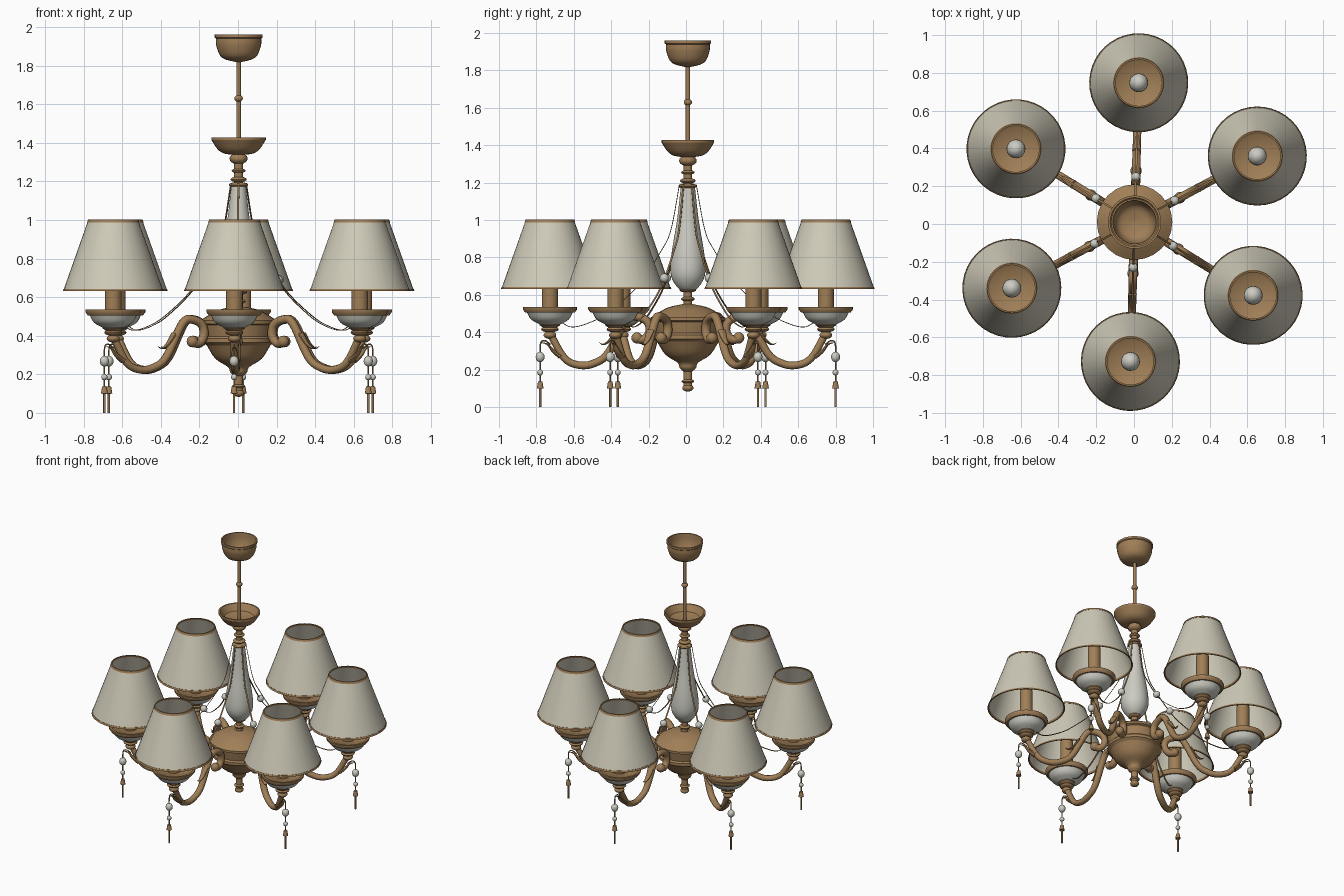
import bpy, bmesh, math
from mathutils import Vector, Matrix

cube = bpy.data.objects.get("Cube")
if cube:
    bpy.data.objects.remove(cube)

CENTRE = Vector((0.003, 0.01, 0))
ARM_R = 0.738
PENDANT_R = 0.79
ARM_ANGLES = [math.radians(28.3 + 60 * i) for i in range(6)]


def material(name, rgb):
    m = bpy.data.materials.new(name)
    m.use_nodes = True
    m.diffuse_color = (*rgb, 1)
    m.node_tree.nodes["Principled BSDF"].inputs["Base Color"].default_value = (*rgb, 1)
    return m


BRONZE = material("aged bronze", (0.35, 0.21, 0.095))
FABRIC = material("cream fabric", (0.62, 0.59, 0.48))
CERAMIC = material("pale ceramic", (0.60, 0.60, 0.54))


def finish(bm, name, mat, offset, on_arms):
    """Turn the bmesh into one object, or one per arm."""
    bmesh.ops.remove_doubles(bm, verts=bm.verts, dist=1e-5)
    bmesh.ops.recalc_face_normals(bm, faces=bm.faces)
    bmesh.ops.translate(bm, verts=bm.verts, vec=(offset, 0, 0))
    mesh = bpy.data.meshes.new(name)
    bm.to_mesh(mesh)
    bm.free()
    mesh.materials.append(mat)
    mesh.shade_smooth()
    mesh.set_sharp_from_angle(angle=math.radians(40))
    for i, angle in enumerate(ARM_ANGLES if on_arms else [0]):
        obj = bpy.data.objects.new(f"{name}_{i + 1}" if on_arms else name, mesh)
        bpy.context.collection.objects.link(obj)
        obj.matrix_world = Matrix.Translation(CENTRE) @ Matrix.Rotation(angle, 4, "Z")


def smooth_path(points, steps):
    """Catmull-Rom curve through the points."""
    p = [Vector(q) for q in points]
    p = [2 * p[0] - p[1]] + p + [2 * p[-1] - p[-2]]
    out = []
    for a, b, c, d in zip(p, p[1:], p[2:], p[3:]):
        for i in range(steps):
            t = i / steps
            out.append(0.5 * (2 * b + (c - a) * t + (2 * a - 5 * b + 4 * c - d) * t * t
                              + (3 * b - a - 3 * c + d) * t ** 3))
    return out + [p[-2]]


def lathe(name, mat, profile, sides=32, steps=1, offset=0.0, on_arms=False):
    """Spin a (radius, height) profile about a vertical axis."""
    bm = bmesh.new()
    verts = [bm.verts.new((max(p.x, 0), 0, p.y)) for p in smooth_path(profile, steps)]
    edges = [bm.edges.new(pair) for pair in zip(verts, verts[1:])]
    bmesh.ops.spin(bm, geom=verts + edges, axis=(0, 0, 1), cent=(0, 0, 0),
                   angle=math.tau, steps=sides)
    finish(bm, name, mat, offset, on_arms)


def ball(name, mat, r, z, stretch=1.0, offset=0.0, on_arms=False):
    bm = bmesh.new()
    bmesh.ops.create_uvsphere(bm, u_segments=20, v_segments=10, radius=r)
    bmesh.ops.scale(bm, verts=bm.verts, vec=(1, 1, stretch))
    bmesh.ops.translate(bm, verts=bm.verts, vec=(0, 0, z))
    finish(bm, name, mat, offset, on_arms)


def sweep(name, points, width, depth, end=1.0, sides=10):
    """Sweep an oval along a (radius, height) path, narrowing to the end scale."""
    path = smooth_path(points, 5)
    bm = bmesh.new()
    rings = []
    for i, p in enumerate(path):
        tan = (path[min(i + 1, len(path) - 1)] - path[max(i - 1, 0)]).normalized()
        k = 1 + (end - 1) * i / (len(path) - 1)
        turns = [math.tau * s / sides for s in range(sides)]
        rings.append([bm.verts.new((p.x - tan.y * depth * k * math.cos(a),
                                    width * k * math.sin(a),
                                    p.y + tan.x * depth * k * math.cos(a))) for a in turns])
    for lo, hi in zip(rings, rings[1:]):
        for s in range(sides):
            bm.faces.new((lo[s], lo[s - 1], hi[s - 1], hi[s]))
    bm.faces.new(rings[0])
    bm.faces.new(rings[-1][::-1])
    finish(bm, name, BRONZE, 0, True)


# Ceiling cup and rod
lathe("ceiling_cup", BRONZE, [(0, 1.815), (.085, 1.84), (.115, 1.9), (.118, 1.945)], steps=4)
lathe("ceiling_cup_rim", BRONZE, [(.118, 1.94), (.124, 1.945), (.124, 1.96), (.115, 1.96)])
lathe("ceiling_cup_lining", BRONZE, [(.115, 1.96), (.108, 1.9), (.08, 1.85), (0, 1.83)], steps=4)
lathe("hanging_rod", BRONZE, [(.012, 1.36), (.012, 1.83)], 16)

# Upper dish
lathe("upper_dish", BRONZE, [(.04, 1.338), (.08, 1.346), (.11, 1.368), (.141, 1.415)], steps=3)
lathe("upper_dish_lining", BRONZE,
      [(.141, 1.415), (.141, 1.428), (.13, 1.428), (.1, 1.385), (0, 1.36)])

# Stem: a plain core with turned rings along it
for label, top, bottom in (("upper", 1.34, 1.18), ("lower", .64, .52), ("tail", .24, .1)):
    lathe(label + "_stem", BRONZE, [(.023, top), (.023, bottom)], 20)
for i, (r, z, half) in enumerate(((.022, 1.63, .018), (.047, 1.318, .03), (.036, 1.255, .013),
                                  (.042, 1.21, .015), (.05, 1.182, .015), (.045, .626, .014),
                                  (.037, .578, .014), (.034, .138, .012), (.03, .103, .02))):
    ball(f"stem_ring_{i + 1}", BRONZE, r, z, half / r)

# Vase and hub body
lathe("ceramic_vase", CERAMIC,
      [(.038, 1.175), (.058, 1), (.089, .81), (.09, .7), (.045, .63), (0, .62)], steps=4)
lathe("hub_dome", BRONZE, [(.03, .55), (.1, .535), (.15, .51), (.2, .478)], 24, 3)
lathe("hub_band", BRONZE, [(.2, .478), (.2, .462), (.185, .455), (.174, .395)], 24)
lathe("hub_ring", BRONZE, [(.174, .395), (.184, .385), (.184, .365), (.165, .35)], 24)
lathe("hub_base", BRONZE, [(.165, .35), (.12, .28), (.055, .238), (.044, .21), (.023, .19)], 24, 3)

# Scrolled arms with leaves
sweep("scroll_arm", [(.275, .368), (.235, .362), (.205, .4), (.215, .455), (.27, .483),
                     (.33, .465), (.425, .29), (.5, .235), (.58, .224), (.66, .262),
                     (ARM_R, .395)], .026, .024, .8)
ball("scroll_tip", BRONZE, .03, .37, offset=.272, on_arms=True)
sweep("inner_leaf", [(.38, .41), (.415, .36), (.45, .335), (.475, .345)], .025, .012, .05)
sweep("outer_leaf", [(.68, .27), (.72, .3), (.75, .335), (.785, .345)], .027, .014, .05)

# Lamps: socket, bowl, candle and shade
LAMP = dict(offset=ARM_R, on_arms=True)
ball("socket_knob", BRONZE, .034, .385, .6, **LAMP)
ball("socket_ring", BRONZE, .047, .416, .35, **LAMP)
lathe("socket_plate", BRONZE, [(.03, .42), (.055, .438), (.055, .445), (0, .445)], **LAMP)
lathe("ceramic_bowl", CERAMIC, [(.05, .44), (.1, .468), (.125, .512)], steps=4, **LAMP)
lathe("bowl_rim", BRONZE, [(.122, .505), (.132, .505), (.145, .522), (.145, .535),
                           (.13, .535), (.115, .522), (0, .515)], **LAMP)
lathe("candle_tube", BRONZE, [(.043, .515), (.043, .76), (0, .76)], **LAMP)
ball("bulb", CERAMIC, .05, .81, 1.2, **LAMP)


def shade_band(name, mat, low, high, thick):
    """A sloping band that follows the cone of the shade."""
    outer = [(.258 - .355 * (z - .637) + thick, z) for z in (low, high)]
    inner = [(r - .004 - 2 * thick, z) for r, z in reversed(outer)]
    lathe(name, mat, outer + inner + outer[:1], 40, **LAMP)


shade_band("lamp_shade", FABRIC, .637, .995, 0)
shade_band("shade_top_trim", BRONZE, .988, 1.002, .002)
shade_band("shade_bottom_trim", BRONZE, .631, .643, .002)

# Draped ribbons with beads
sweep("draped_ribbon", [(.045, 1.19), (.09, .95), (.14, .84), (.27, .645), (.43, .505),
                        (.53, .45), (.62, .428), (.68, .455)], .006, .002, sides=6)
ball("ribbon_bead", CERAMIC, .024, .69, offset=.24, on_arms=True)

# Hanging pendants
HANG = dict(offset=PENDANT_R, on_arms=True)
sweep("pendant_hook", [(.735, .335), (.765, .355), (.788, .34), (PENDANT_R, .25),
                       (PENDANT_R, .13)], .004, .004, sides=6)
ball("pendant_drop", CERAMIC, .024, .268, 1.15, **HANG)
ball("pendant_bead", CERAMIC, .016, .185, **HANG)
lathe("pendant_cap", BRONZE, [(0, .14), (.012, .136), (.018, .1), (0, .098)], 12, **HANG)
lathe("pendant_spike", BRONZE, [(.006, .1), (.006, 0), (0, 0)], 12, **HANG)
